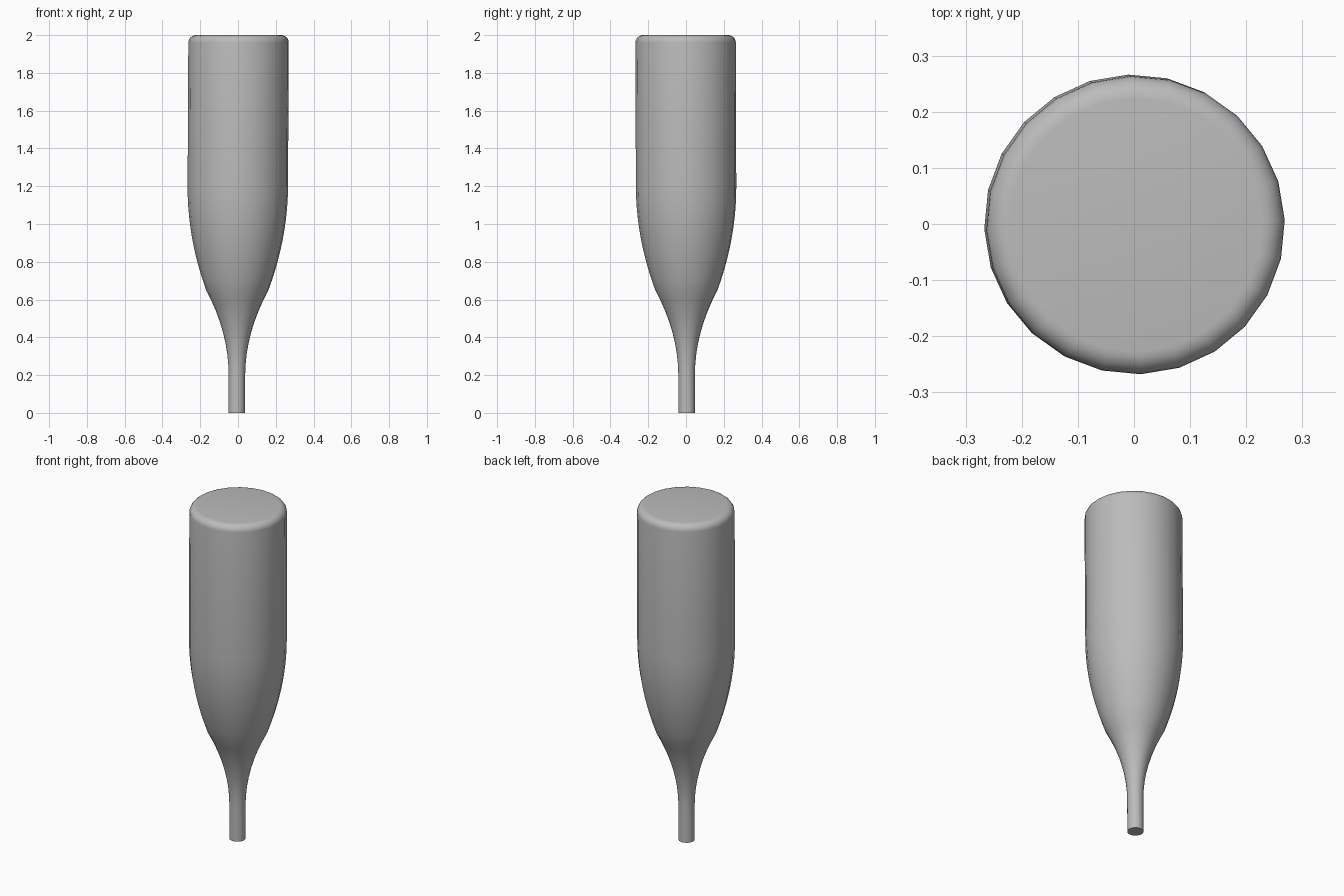
import bpy, bmesh, math
from mathutils import Matrix

default = bpy.data.objects.get("Cube")
if default:
    bpy.data.objects.remove(default, do_unlink=True)

SIDES = 24
NECK_R, BODY_R, FILLET = 0.044, 0.266, 0.04

# Plain grey material
grey = bpy.data.materials.new("plain grey")
grey.use_nodes = True
colour = (0.5, 0.5, 0.5, 1)
grey.diffuse_color = colour
grey.node_tree.nodes["Principled BSDF"].inputs["Base Color"].default_value = colour

# Profile: straight neck, flared throat, swelling shoulder, rounded rim
profile = [(NECK_R, 0)]
for i in range(9):
    t = i / 8
    profile.append((NECK_R + 0.121 * t ** 2, 0.2 + 0.45 * t))
for i in range(1, 11):
    t = 1 - i / 10
    profile.append((BODY_R - 0.101 * t ** 2, 1.2 - 0.55 * t))
for i in range(7):
    a = i / 6 * math.pi / 2
    profile.append((BODY_R - FILLET * (1 - math.cos(a)),
                    2 - FILLET * (1 - math.sin(a))))

# Bottle body: rings turned around the axis, closed at both ends
bm = bmesh.new()
rings = []
for r, z in profile:
    ring = []
    for k in range(SIDES):
        a = math.tau * k / SIDES + math.radians(2)
        ring.append(bm.verts.new((r * math.cos(a), r * math.sin(a), z)))
    rings.append(ring)
for low, high in zip(rings, rings[1:]):
    for k in range(SIDES):
        n = (k + 1) % SIDES
        bm.faces.new((low[k], low[n], high[n], high[k]))
bm.faces.new(rings[0][::-1])
bm.faces.new(rings[-1])

# Very slight lean of the axis
lean = Matrix.Identity(4)
lean[0][2], lean[0][3] = 0.005, -0.007
lean[1][2], lean[1][3] = -0.003, 0.004
bm.transform(lean)

mesh = bpy.data.meshes.new("bottle_body")
bm.to_mesh(mesh)
bm.free()
mesh.materials.append(grey)
bottle = bpy.data.objects.new("bottle_body", mesh)
bpy.context.collection.objects.link(bottle)
bpy.context.view_layer.objects.active = bottle
bottle.select_set(True)
bpy.ops.object.shade_smooth_by_angle(angle=math.radians(35))
